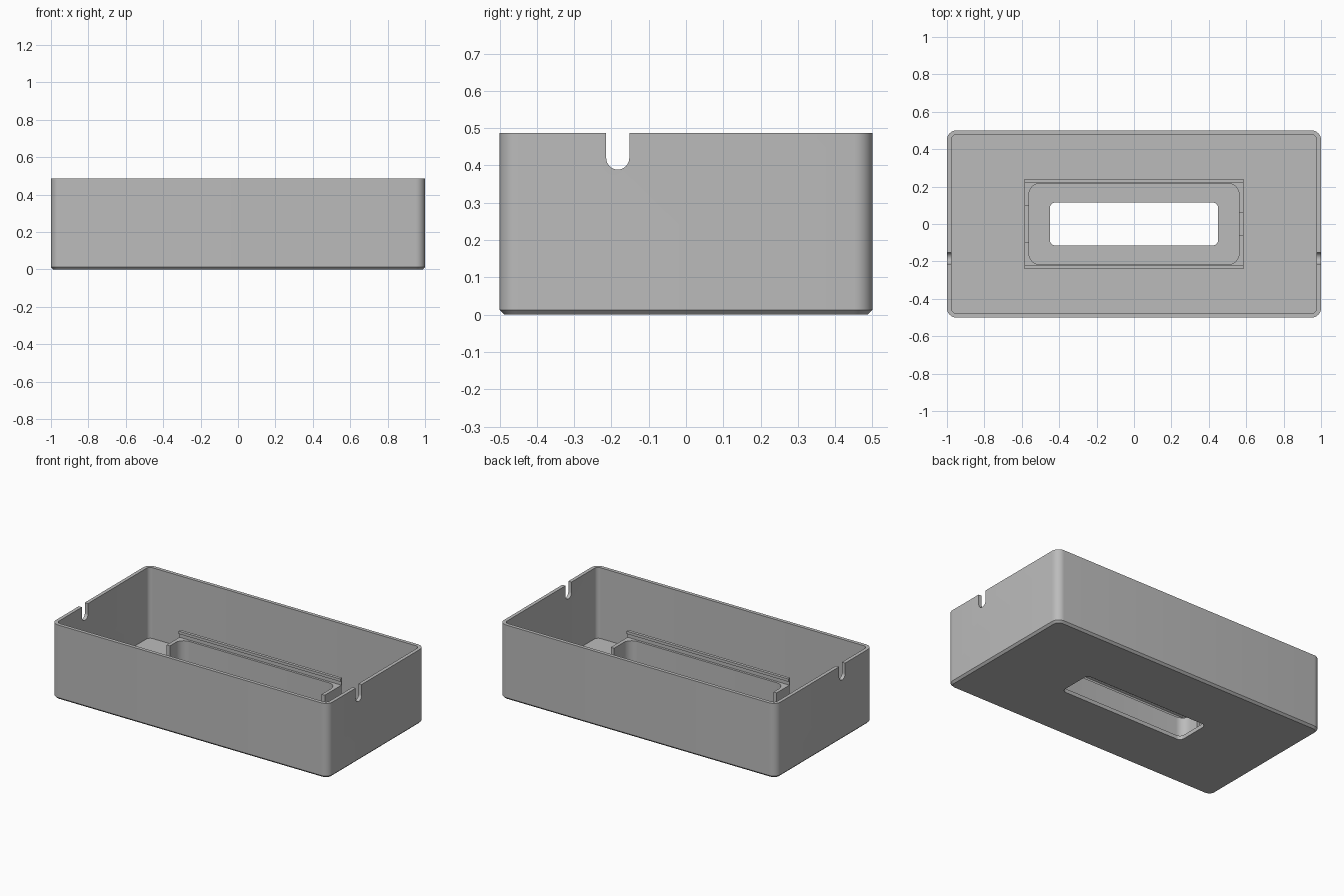
import bpy
import bmesh
from math import cos, sin, pi, radians

cube = bpy.data.objects.get("Cube")
if cube:
    bpy.data.objects.remove(cube, do_unlink=True)

grey = bpy.data.materials.new("plain grey")
grey.use_nodes = True
colour = (0.5, 0.5, 0.5, 1)
grey.diffuse_color = colour
grey.node_tree.nodes["Principled BSDF"].inputs["Base Color"].default_value = colour


def rounded_ring(hx, hy, r, z, steps=8):
    """Rounded rectangle of half sizes hx, hy at height z."""
    pts = []
    for q, (sx, sy) in enumerate([(1, 1), (-1, 1), (-1, -1), (1, -1)]):
        for i in range(steps + 1):
            a = (q + i / steps) * pi / 2
            pts.append((sx * (hx - r) + r * cos(a), sy * (hy - r) + r * sin(a), z))
    return pts


def finish(name, bm):
    bmesh.ops.recalc_face_normals(bm, faces=bm.faces)
    mesh = bpy.data.meshes.new(name)
    bm.to_mesh(mesh)
    bm.free()
    mesh.materials.append(grey)
    obj = bpy.data.objects.new(name, mesh)
    bpy.context.collection.objects.link(obj)
    return obj


def loft(name, rings):
    """Closed tube: every ring joins the next, the last joins the first."""
    bm = bmesh.new()
    loops = [[bm.verts.new(p) for p in rounded_ring(*r)] for r in rings]
    n = len(loops[0])
    for a, b in zip(loops, loops[1:] + loops[:1]):
        for i in range(n):
            j = (i + 1) % n
            bm.faces.new((a[i], a[j], b[j], b[i]))
    return finish(name, bm)


def extrude_x(name, profile, x0, x1):
    """Prism from a (y, z) profile running along x."""
    bm = bmesh.new()
    ends = [[bm.verts.new((x, y, z)) for y, z in profile] for x in (x0, x1)]
    n = len(profile)
    for end in ends:
        bm.faces.new(end)
    for i in range(n):
        j = (i + 1) % n
        bm.faces.new((ends[0][i], ends[0][j], ends[1][j], ends[1][i]))
    return finish(name, bm)


def cut(obj, cutter):
    cutter.hide_render = True
    mod = obj.modifiers.new("cut", "BOOLEAN")
    mod.operation = "DIFFERENCE"
    mod.solver = "EXACT"
    mod.object = cutter
    bpy.context.view_layer.objects.active = obj
    bpy.ops.object.modifier_apply(modifier=mod.name)
    bpy.data.objects.remove(cutter, do_unlink=True)


def smooth(obj):
    bpy.ops.object.select_all(action="DESELECT")
    obj.select_set(True)
    bpy.context.view_layer.objects.active = obj
    bpy.ops.object.shade_smooth_by_angle(angle=radians(30))


# Open tray with chamfered base and a window in the floor
height, floor = 0.487, 0.025
tray = loft("tray", [
    (0.987, 0.487, 0.037, 0),
    (1, 0.5, 0.05, 0.013),
    (1, 0.5, 0.05, height),
    (0.977, 0.477, 0.027, height),
    (0.977, 0.477, 0.027, floor),
    (0.45, 0.115, 0.03, floor),
    (0.45, 0.115, 0.03, 0),
])

# Cable notches through both end walls
ny, nz, nr = -0.183, 0.42, 0.031
arc = [(ny + nr * cos(pi + pi * i / 16), nz + nr * sin(pi + pi * i / 16)) for i in range(17)]
cut(tray, extrude_x("notch_cutter", arc + [(ny + nr, 0.6), (ny - nr, 0.6)], -1.2, 1.2))
smooth(tray)

# Socket wall around the window
ledge = 0.225
socket = loft("socket_wall", [
    (0.585, 0.24, 0.008, floor - 0.005),
    (0.585, 0.24, 0.008, ledge),
    (0.562, 0.217, 0.06, ledge),
    (0.562, 0.217, 0.06, floor - 0.005),
])

# Gaps in the socket's end walls
for side, half in ((-1, 0.1), (1, 0.06)):
    gap = [(-half, 0.12), (half, 0.12), (half, 0.3), (-half, 0.3)]
    cut(socket, extrude_x("gap_cutter", gap, side * 0.5, side * 0.7))
smooth(socket)

# Grooved retaining lips on the long sides
lip = [(0.24, 0.22), (0.24, 0.27), (0.22, 0.27), (0.22, 0.252), (0.232, 0.247), (0.232, 0.22)]
for side, name in ((-1, "front_lip"), (1, "back_lip")):
    extrude_x(name, [(side * y, z) for y, z in lip], -0.585, 0.585)
